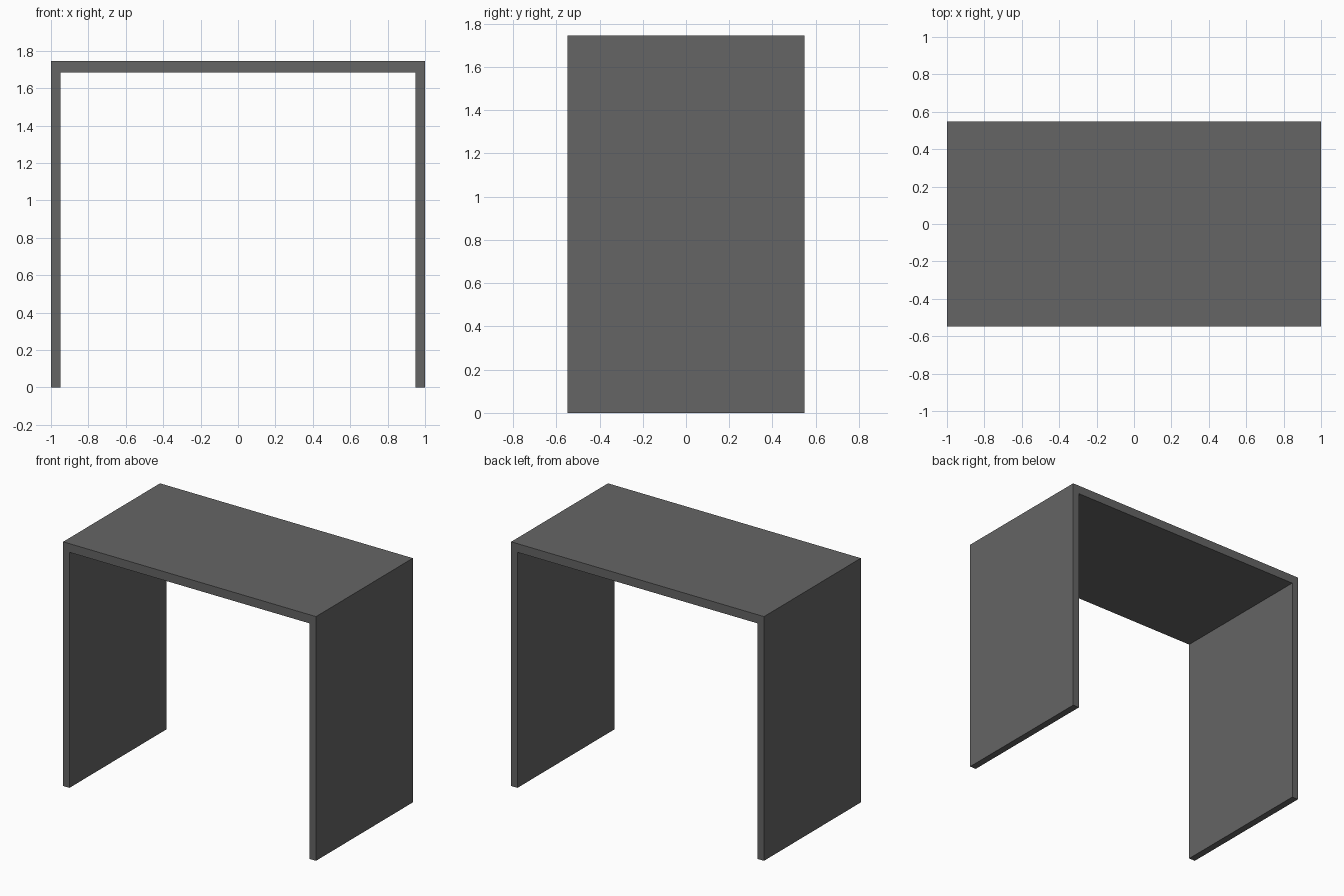
import bpy
import bmesh

cube = bpy.data.objects.get("Cube")
if cube:
    bpy.data.objects.remove(cube, do_unlink=True)

HALF_W, HALF_D, HEIGHT = 1.0, 0.547, 1.746
SIDE, TOP = 0.05, 0.062

# Dark grey finish
grey = bpy.data.materials.new("dark_grey")
grey.use_nodes = True
color = (0.13, 0.13, 0.13, 1)
grey.diffuse_color = color
grey.node_tree.nodes["Principled BSDF"].inputs["Base Color"].default_value = color

# Table frame: an upside-down U profile extruded from front to back
inner_x, inner_z = HALF_W - SIDE, HEIGHT - TOP
right_half = [(-inner_x, inner_z), (-inner_x, 0), (-HALF_W, 0), (-HALF_W, HEIGHT)]
profile = right_half + [(-x, z) for x, z in reversed(right_half)]

bm = bmesh.new()
face = bm.faces.new([bm.verts.new((x, -HALF_D, z)) for x, z in profile])
extruded = bmesh.ops.extrude_face_region(bm, geom=[face], use_keep_orig=True)
back = [v for v in extruded["geom"] if isinstance(v, bmesh.types.BMVert)]
bmesh.ops.translate(bm, verts=back, vec=(0, 2 * HALF_D, 0))
bmesh.ops.recalc_face_normals(bm, faces=bm.faces)

mesh = bpy.data.meshes.new("table_frame")
bm.to_mesh(mesh)
bm.free()
mesh.materials.append(grey)
table = bpy.data.objects.new("table_frame", mesh)
bpy.context.collection.objects.link(table)
